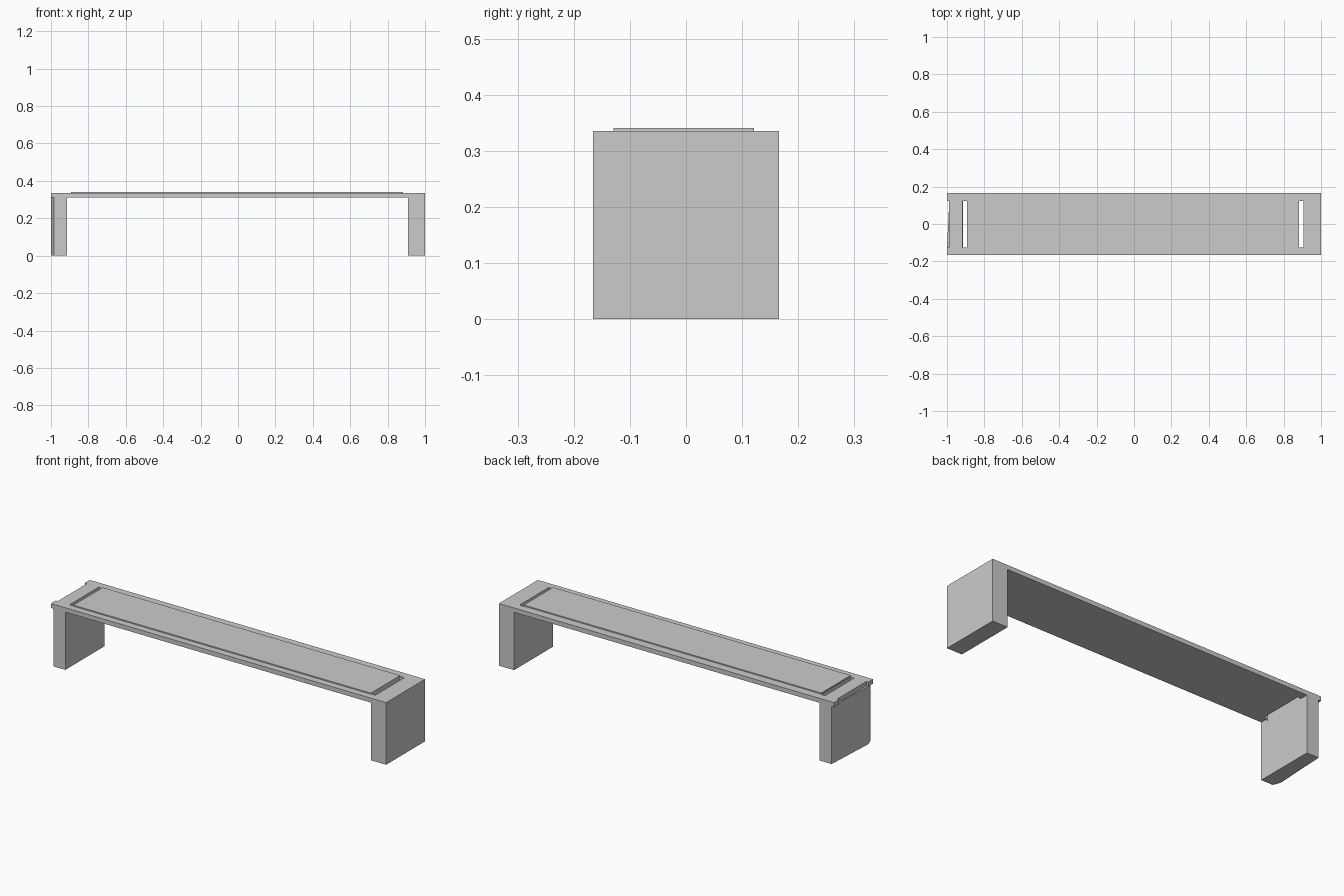
import bpy, bmesh

if "Cube" in bpy.data.objects:
    bpy.data.objects.remove(bpy.data.objects["Cube"])

TOP, UNDER, HALF = 0.335, 0.311, 0.166


def finish(name, bm):
    bmesh.ops.recalc_face_normals(bm, faces=bm.faces)
    mesh = bpy.data.meshes.new(name)
    bm.to_mesh(mesh)
    bm.free()
    ob = bpy.data.objects.new(name, mesh)
    bpy.context.collection.objects.link(ob)
    return ob


def add_prism(bm, points, offset):
    """Extrude a flat polygon of 3D points by an offset vector."""
    face = bm.faces.new([bm.verts.new(p) for p in points])
    ext = bmesh.ops.extrude_face_region(bm, geom=[face], use_keep_orig=True)
    verts = [g for g in ext["geom"] if isinstance(g, bmesh.types.BMVert)]
    bmesh.ops.translate(bm, verts=verts, vec=offset)


def add_box(bm, x0, x1, y0, y1, z0, z1):
    add_prism(bm, [(x0, y0, z0), (x1, y0, z0), (x1, y1, z0), (x0, y1, z0)],
              (0, 0, z1 - z0))


# Bench frame: top board and both legs as one front profile
profile = [(-0.985, 0), (-0.914, 0), (-0.914, UNDER), (0.909, UNDER),
           (0.909, 0), (1, 0), (1, TOP), (-1, TOP), (-1, UNDER), (-0.985, UNDER)]
bm = bmesh.new()
add_prism(bm, [(x, -HALF, z) for x, z in profile], (0, 2 * HALF, 0))
frame = finish("bench_frame", bm)

# Slots at each end of the seat and a shallow notch in the left edge
bm = bmesh.new()
for x0, x1, z0 in ((-0.917, -0.894, 0.3), (0.881, 0.907, 0.3), (-1.05, -0.988, 0.3)):
    add_box(bm, x0, x1, -0.125, 0.123, z0, 0.4)
cutter = finish("slot_cutter", bm)
cutter.hide_render = True
mod = frame.modifiers.new("slots", "BOOLEAN")
mod.operation, mod.solver, mod.object = "DIFFERENCE", "EXACT", cutter
bpy.context.view_layer.objects.active = frame
bpy.ops.object.modifier_apply(modifier=mod.name)
bpy.data.objects.remove(cutter)

# Raised seat panel
bm = bmesh.new()
add_box(bm, -0.892, 0.883, -0.129, 0.121, UNDER + 0.001, 0.341)
finish("seat_panel", bm)

# Slanted outer facing of the left leg
bm = bmesh.new()
add_prism(bm, [(-0.985, -HALF, 0), (-0.985, HALF, 0), (-1, -0.125, 0)], (0, 0, UNDER))
finish("left_leg_facing", bm)
